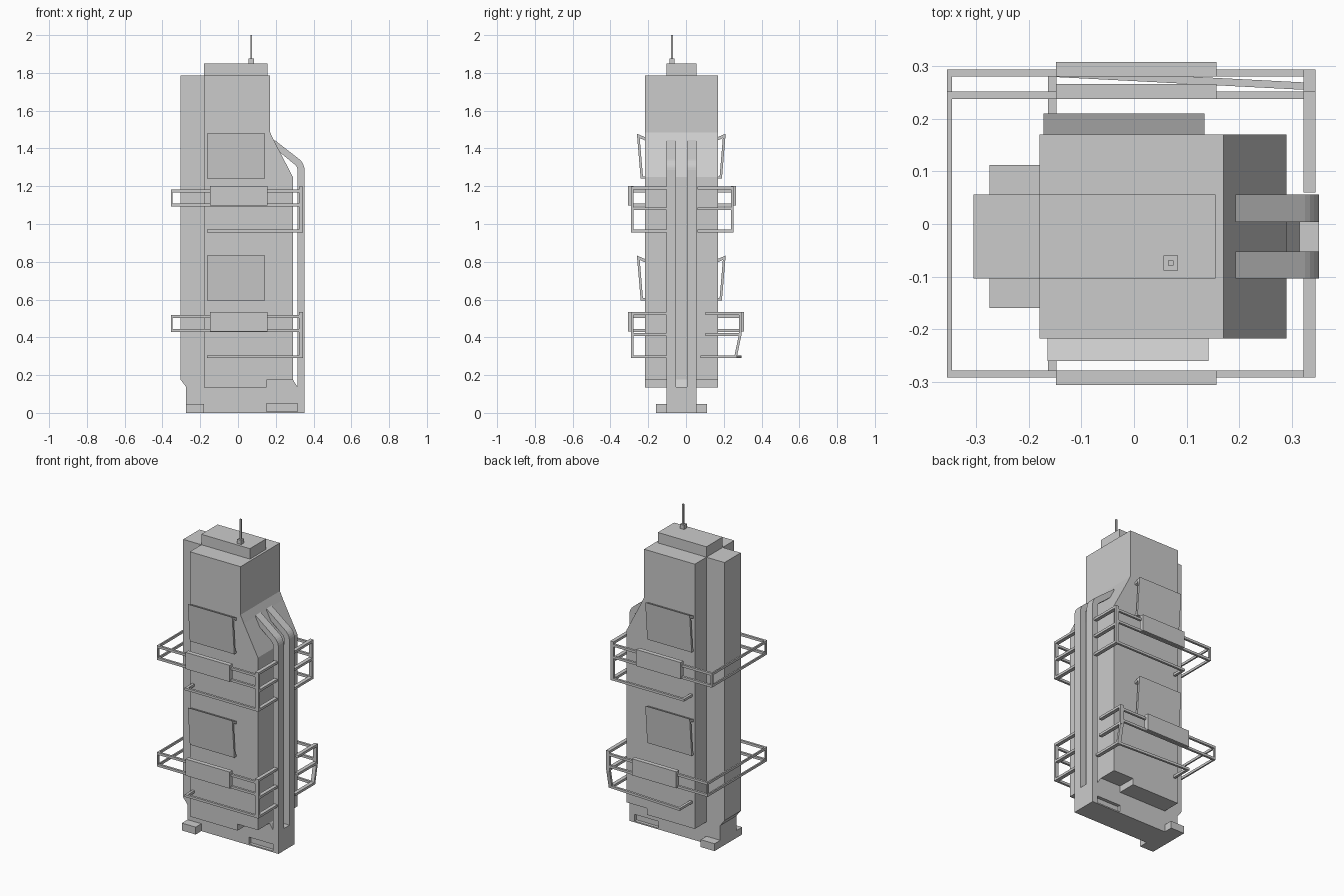
import bpy, bmesh, math
from mathutils import Vector

if "Cube" in bpy.data.objects:
    bpy.data.objects.remove(bpy.data.objects["Cube"])


def finish(name, bm):
    bmesh.ops.recalc_face_normals(bm, faces=bm.faces[:])
    me = bpy.data.meshes.new(name)
    bm.to_mesh(me)
    bm.free()
    ob = bpy.data.objects.new(name, me)
    bpy.context.collection.objects.link(ob)
    return ob


def add_prism(bm, pts, vec):
    """Extrude a closed loop of 3D points along vec."""
    face = bm.faces.new([bm.verts.new(p) for p in pts])
    ext = bmesh.ops.extrude_face_region(bm, geom=[face], use_keep_orig=True)
    verts = [v for v in ext['geom'] if isinstance(v, bmesh.types.BMVert)]
    bmesh.ops.translate(bm, verts=verts, vec=vec)


def add_box(bm, x0, x1, y0, y1, z0, z1):
    y0, y1 = min(y0, y1), max(y0, y1)
    add_prism(bm, [(x0, y0, z0), (x1, y0, z0), (x1, y1, z0), (x0, y1, z0)],
              Vector((0, 0, z1 - z0)))


def boxes(name, *dims):
    bm = bmesh.new()
    for d in dims:
        add_box(bm, *d)
    return finish(name, bm)


def prism_xz(name, pts, y0, y1):
    bm = bmesh.new()
    add_prism(bm, [(x, y0, z) for x, z in pts], Vector((0, y1 - y0, 0)))
    return finish(name, bm)


# Main tower body with sloped shoulder
prism_xz("tower_body", [(-.18, .135), (.15, .135), (.15, .175), (.29, .175),
                        (.29, 1.25), (.193, 1.437), (.17, 1.485),
                        (.17, 1.785), (-.18, 1.785)], -.218, .17)

# Narrow spine on the left, joined to the base slab
SY0, SY1 = -.104, .056
base = prism_xz("spine_and_base", [(-.275, 0), (.352, 0), (.352, .138), (.315, .138),
                                   (.29, .177), (-.18, .177), (-.18, 1.785),
                                   (-.305, 1.785), (-.305, .177), (-.275, .138)], SY0, SY1)

# Recesses in both sides of the base
cutter = boxes("recess_cutter", (.15, .315, SY0 - .05, SY0 + .02, .008, .05),
               (.15, .315, SY1 - .02, SY1 + .05, .008, .05))
cutter.hide_render = True
cutter.hide_viewport = True
mod = base.modifiers.new("recess", 'BOOLEAN')
mod.object = cutter
mod.operation = 'DIFFERENCE'
mod.solver = 'EXACT'

# Cross foot, roof block and antenna
boxes("left_foot", (-.275, -.18, -.16, .112, 0, .046))
boxes("roof_block", (-.18, .155, SY0, SY1, 1.785, 1.85))
boxes("antenna", (.056, .084, -.088, -.06, 1.85, 1.876),
      (.065, .075, -.079, -.069, 1.876, 2.0))

# Twin pipes bending over the shoulder
outer = [(.352 - .075 * (1 - math.cos(a)), 1.285 + .075 * math.sin(a))
         for a in [math.radians(50 * i / 5) for i in range(6)]]
inner = [(.315 - .038 * (1 - math.cos(a)), 1.285 + .038 * math.sin(a))
         for a in [math.radians(50 * i / 5) for i in range(6)]]
pipe = [(.352, .138)] + outer + [(.193, 1.445), (.19, 1.405)] + inner[::-1] + [(.315, .138)]
for label, y0, y1 in (("front", SY0, -.052), ("back", .004, SY1)):
    prism_xz("shoulder_pipe_" + label, pipe, y0, y1)

# Tilted wall panels, open at the sides
for side, s, wall, dx in (("front", -1, .218, 0), ("back", 1, .168, -.008)):
    for level, z0 in (("lower", .595), ("upper", 1.24)):
        o = wall + .042
        i = wall + .022
        prof = [(wall - .005, z0), (i, z0), (o, z0 + .238), (wall - .005, z0 + .218),
                (wall - .005, z0 + .2), (o - .015, z0 + .215), (i - .012, z0 + .012),
                (wall - .005, z0 + .012)]
        bm = bmesh.new()
        add_prism(bm, [(-.164 + dx, s * y, z) for y, z in prof], Vector((.306, 0, 0)))
        finish(f"wall_panel_{side}_{level}", bm)

# Railing frames around the tower; back is the outer y of the rear rail
for level, z, back in (("lower", .29, .294), ("upper", .955, .252)):
    low, high = (z + .138, z + .153), (z + .212, z + .227)
    # left end
    end = [(-.355, -.346, -.292, back, *r) for r in (low, high)]
    end += [(-.355, -.346, y, y + .014, low[0], high[1]) for y in (-.292, back - .014)]
    boxes(f"railing_left_{level}", *end)
    for side, s, y in (("front", -1, .292), ("back", 1, back)):
        yo, yi = s * y, s * (y - .014)
        # long rails and their sign plate
        boxes(f"railing_{side}_{level}",
              *[(-.355, .345, yo, yi, *r) for r in (low, high)])
        boxes(f"plate_{side}_{level}",
              (-.148, .157, yi, s * (y + .014), z + .142, z + .245))
        # three short rails on the right side
        stop = SY0 if s < 0 else back - .192
        right = [(.322, .345, yo, stop, a, a + .015) for a in (z, z + .118, z + .228)]
        slant = .026 if (level, side) == ("lower", "back") else 0
        if slant:
            right[0] = (.322, .345, yo - slant, stop - slant, z, z + .015)
        right.append((.322, .345, yo, yi, z + .118, z + .243))
        boxes(f"railing_right_{side}_{level}", *right)
        # lower corner post and bottom rail, bent inward on one corner
        bm = bmesh.new()
        add_prism(bm, [(.322, yo, z + .125), (.322, yi, z + .125),
                       (.322, yi - slant, z), (.322, yo - slant, z)], Vector((.023, 0, 0)))
        add_prism(bm, [(-.163, yo, z), (-.163, yi, z), (.345, yi - slant, z),
                       (.345, yo - slant, z)], Vector((0, 0, .015)))
        wall = -.218 if s < 0 else .17
        add_box(bm, -.163, -.147, wall, yi, z, z + .015)
        finish(f"bottom_rail_{side}_{level}", bm)
